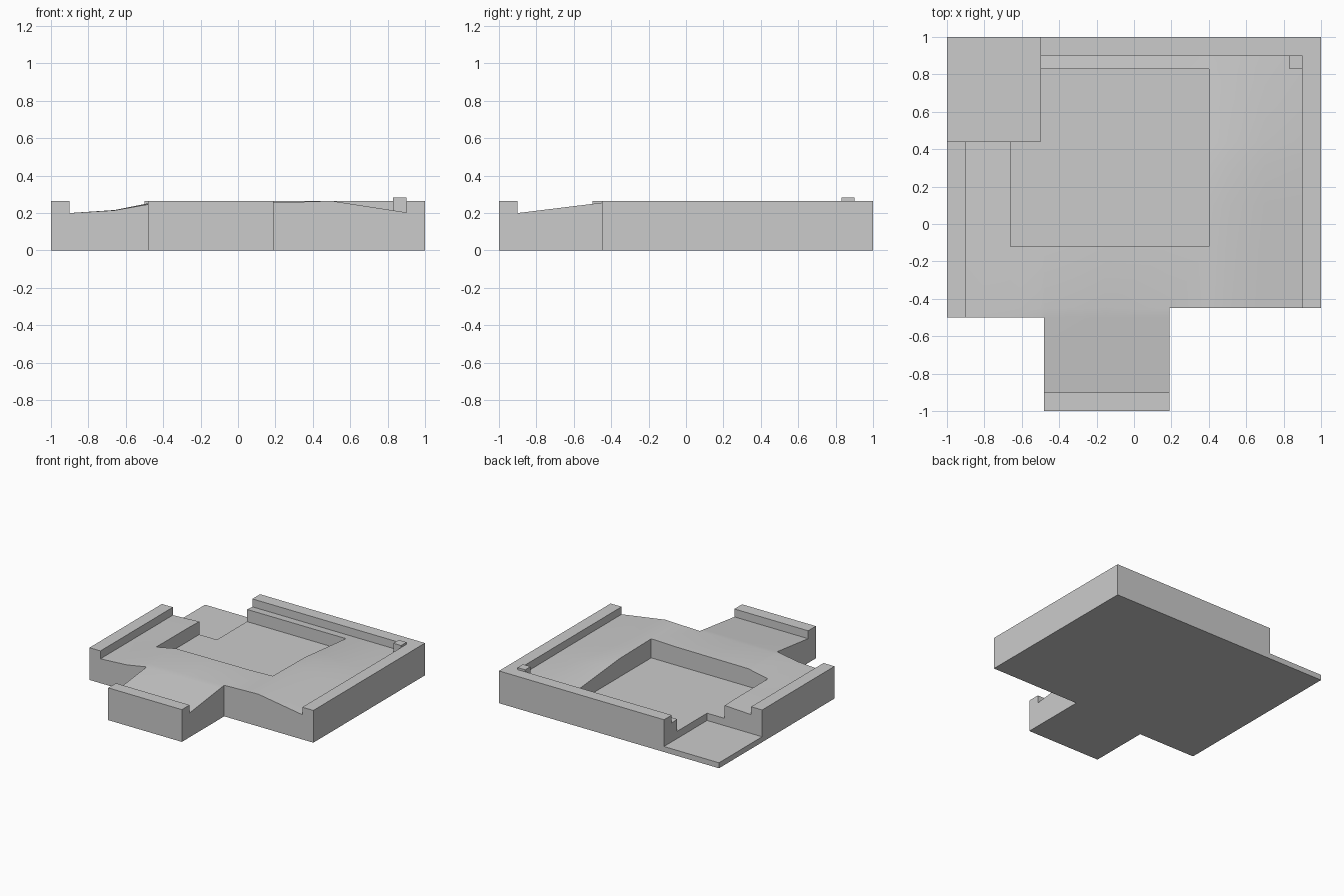
import bpy, bmesh, math

if "Cube" in bpy.data.objects:
    bpy.data.objects.remove(bpy.data.objects["Cube"])

RIM, POOL, SLAB = 0.265, 0.105, 0.045

# Grid lines of the plan
XS = [-1, -.9, -.66, -.5, -.48, -.15, .19, .4, .5, .7, .9, 1]
YS = [-1, -.9, -.68, -.5, -.45, -.12, .1, .3, .44, .62, .83, .9, 1]

# Ground profiles along each axis (0 = low by the rim, 1 = crest)
PX = [(-.9, 0), (-.66, .25), (-.48, .8), (.19, .85), (.5, 1), (.9, .05)]
PY = [(-.9, 0), (-.45, 1), (-.12, 1), (.3, .9), (.83, .1), (.9, 0)]


def interp(points, t):
    if t <= points[0][0]:
        return points[0][1]
    for (a, va), (b, vb) in zip(points, points[1:]):
        if t <= b:
            return va + (vb - va) * (t - a) / (b - a)
    return points[-1][1]


def ground(x, y):
    # The front passage only slopes along its length
    return 0.2 + 0.065 * interp(PX, x) * interp(PY, y)


def region(i, j):
    """Height function of a plan cell, or None outside the outline."""
    if not (0 <= i < len(XS) - 1 and 0 <= j < len(YS) - 1):
        return None
    x, y = (XS[i] + XS[i + 1]) / 2, (YS[j] + YS[j + 1]) / 2
    passage = -.48 < x < .19
    if y < -.5 and not passage or y < -.45 and x > .19:
        return None
    if x < -.5 and y > .44:
        return lambda px, py: SLAB
    if -.66 < x < .4 and -.12 < y < .83:
        return lambda px, py: POOL
    if abs(x) > .9 or abs(y) > .9:
        return lambda px, py: RIM
    return ground


def finish(name, bm):
    mesh = bpy.data.meshes.new(name)
    bm.to_mesh(mesh)
    bm.free()
    ob = bpy.data.objects.new(name, mesh)
    bpy.context.collection.objects.link(ob)
    return ob


# Tile: rim, rolling ground, sunken floor and low corner as one closed shell
bm = bmesh.new()
cache = {}


def vert(x, y, z):
    key = (x, y, round(z, 5))
    if key not in cache:
        cache[key] = bm.verts.new(key)
    return cache[key]


def face(points):
    vs = list(dict.fromkeys(vert(*p) for p in points))
    if len(vs) > 2:
        bm.faces.new(vs)


for i in range(len(XS) - 1):
    for j in range(len(YS) - 1):
        top = region(i, j)
        if top is None:
            continue
        c = [(XS[i], YS[j]), (XS[i + 1], YS[j]),
             (XS[i + 1], YS[j + 1]), (XS[i], YS[j + 1])]
        face([(x, y, top(x, y)) for x, y in c])
        face([(x, y, 0) for x, y in reversed(c)])
        # Walls down to any lower neighbour
        for k, (di, dj) in enumerate([(0, -1), (1, 0), (0, 1), (-1, 0)]):
            low = region(i + di, j + dj) or (lambda px, py: 0)
            p, q = c[k], c[(k + 1) % 4]
            if top(*p) + top(*q) > low(*p) + low(*q) + 1e-5:
                face([(*p, low(*p)), (*q, low(*q)), (*q, top(*q)), (*p, top(*p))])
bmesh.ops.dissolve_limit(bm, angle_limit=math.radians(.1),
                         verts=bm.verts[:], edges=bm.edges[:])
tile = finish("terrain_tile", bm)
bpy.context.view_layer.objects.active = tile
tile.select_set(True)
bpy.ops.object.shade_smooth_by_angle(angle=math.radians(30))

# Small post in the back right corner
bm = bmesh.new()
bmesh.ops.create_cube(bm, size=1)
bmesh.ops.scale(bm, vec=(.07, .07, .09), verts=bm.verts)
bmesh.ops.translate(bm, vec=(.865, .867, .237), verts=bm.verts)
finish("corner_post", bm)
